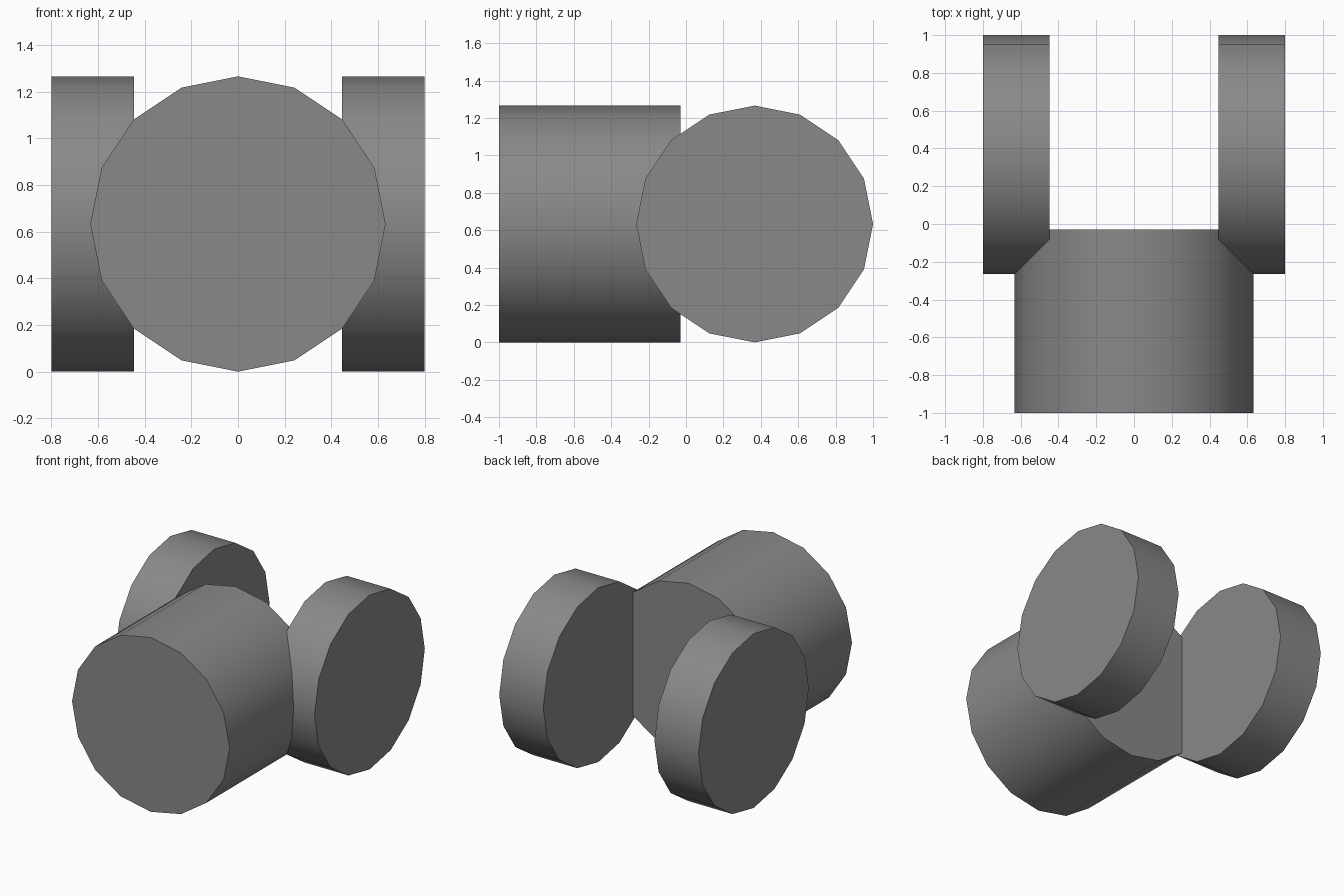
import bpy
from math import radians

if "Cube" in bpy.data.objects:
    bpy.data.objects.remove(bpy.data.objects["Cube"])

R = 0.633   # shared radius, all parts rest on the ground

# Dark grey surface
grey = bpy.data.materials.new("dark_grey")
grey.diffuse_color = (0.25, 0.25, 0.25, 1)
grey.use_nodes = True
grey.node_tree.nodes["Principled BSDF"].inputs["Base Color"].default_value = grey.diffuse_color


def drum(name, center, depth, rotation):
    bpy.ops.mesh.primitive_cylinder_add(
        vertices=16, radius=R, depth=depth, location=center, rotation=rotation)
    obj = bpy.context.object
    obj.name = name
    obj.data.materials.append(grey)
    bpy.ops.object.transform_apply(location=False, rotation=True, scale=True)
    bpy.ops.object.shade_smooth_by_angle(angle=radians(30))
    return obj


# Wide front roller, axis along y
drum("front_roller", (0, -0.515, R), 0.97, (radians(90), 0, 0))

# Pair of rear wheels, axis along x
for side, name in ((-1, "left_wheel"), (1, "right_wheel")):
    drum(name, (side * 0.6235, 0.367, R), 0.353, (0, radians(90), 0))
